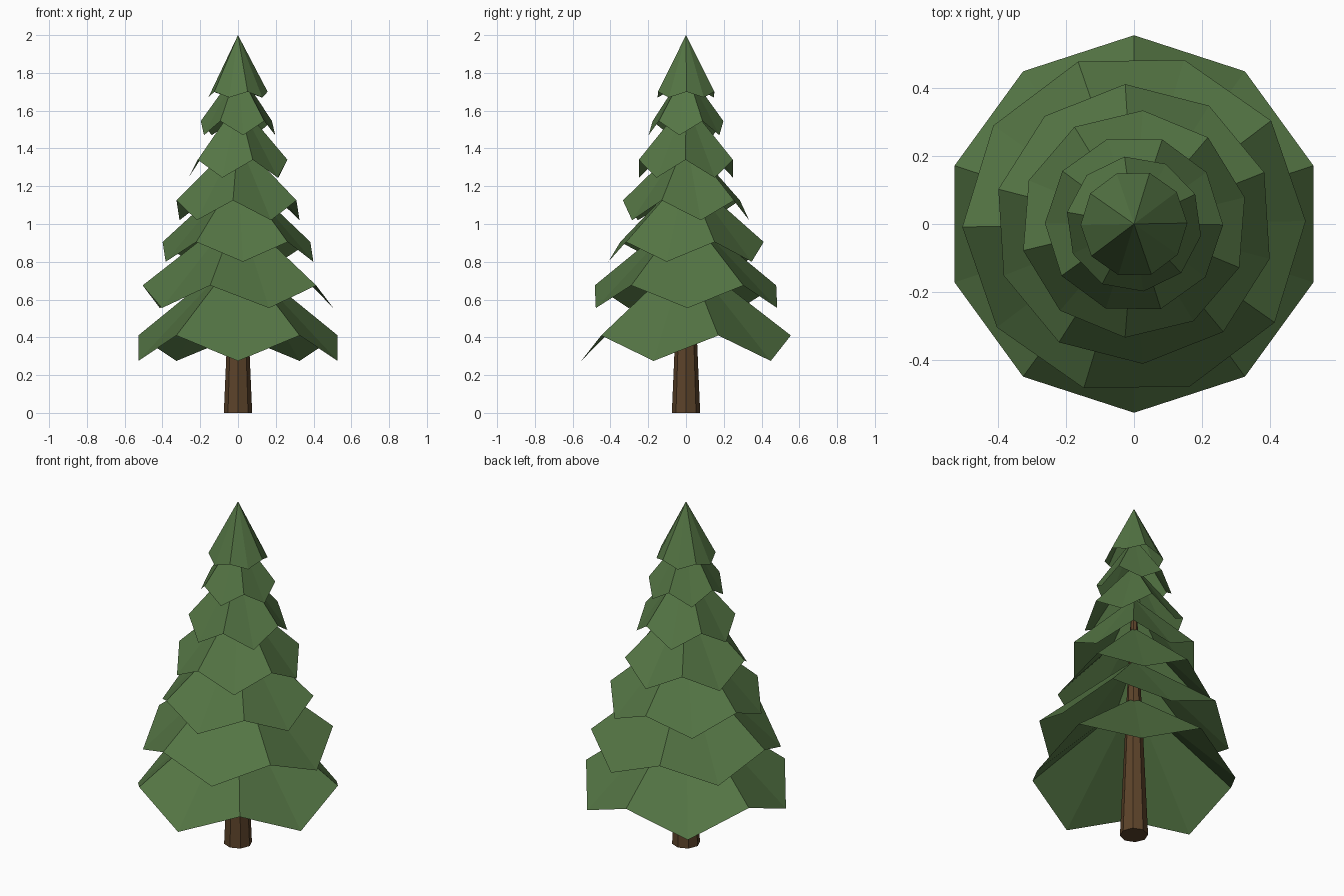
import bpy, bmesh, math

if "Cube" in bpy.data.objects:
    bpy.data.objects.remove(bpy.data.objects["Cube"])


def material(name, rgb):
    m = bpy.data.materials.new(name)
    m.diffuse_color = (*rgb, 1.0)
    m.use_nodes = True
    m.node_tree.nodes["Principled BSDF"].inputs["Base Color"].default_value = m.diffuse_color
    return m


GREEN = material("needle green", (0.089, 0.178, 0.058))
BROWN = material("bark brown", (0.107, 0.056, 0.023))


def add_object(name, bm, mat):
    bmesh.ops.recalc_face_normals(bm, faces=bm.faces)
    mesh = bpy.data.meshes.new(name)
    bm.to_mesh(mesh)
    bm.free()
    mesh.materials.append(mat)
    obj = bpy.data.objects.new(name, mesh)
    bpy.context.collection.objects.link(obj)
    return obj


def branch_tier(name, radius, low, high, apex, phase):
    """Open ten-sided cone whose rim zigzags between a low and a high level."""
    bm = bmesh.new()
    tip = bm.verts.new((0, 0, apex))
    rim = []
    for i in range(10):
        a = math.radians(phase + 36 * i)
        z = low if i % 2 == 0 else high
        rim.append(bm.verts.new((radius * math.cos(a), radius * math.sin(a), z)))
    for i in range(10):
        bm.faces.new((tip, rim[i], rim[(i + 1) % 10]))
    # open shell: make sure the normals face outwards
    obj = add_object(name, bm, GREEN)
    if obj.data.polygons[0].normal.z < 0:
        obj.data.flip_normals()


# Trunk: eight-sided, tapering up through the branches
bm = bmesh.new()
bmesh.ops.create_cone(bm, cap_ends=True, segments=8, radius1=0.075,
                      radius2=0.004, depth=1.65)
bmesh.ops.translate(bm, vec=(0, 0, 0.825), verts=bm.verts)
add_object("trunk", bm, BROWN)

# Branch tiers from bottom to top: radius, low rim, high rim, apex, angle of a low point
TIERS = [
    (0.555, 0.275, 0.41, 0.84, 54),
    (0.505, 0.555, 0.675, 1.07, 1),
    (0.412, 0.80, 0.905, 1.27, 57.6),
    (0.335, 1.02, 1.125, 1.45, 13.5),
    (0.262, 1.245, 1.34, 1.65, 35.5),
    (0.20, 1.47, 1.545, 1.82, 62),
    (0.157, 1.67, 1.70, 2.00, 37),
]
for n, tier in enumerate(TIERS, 1):
    branch_tier(f"branch_tier_{n}", *tier)
